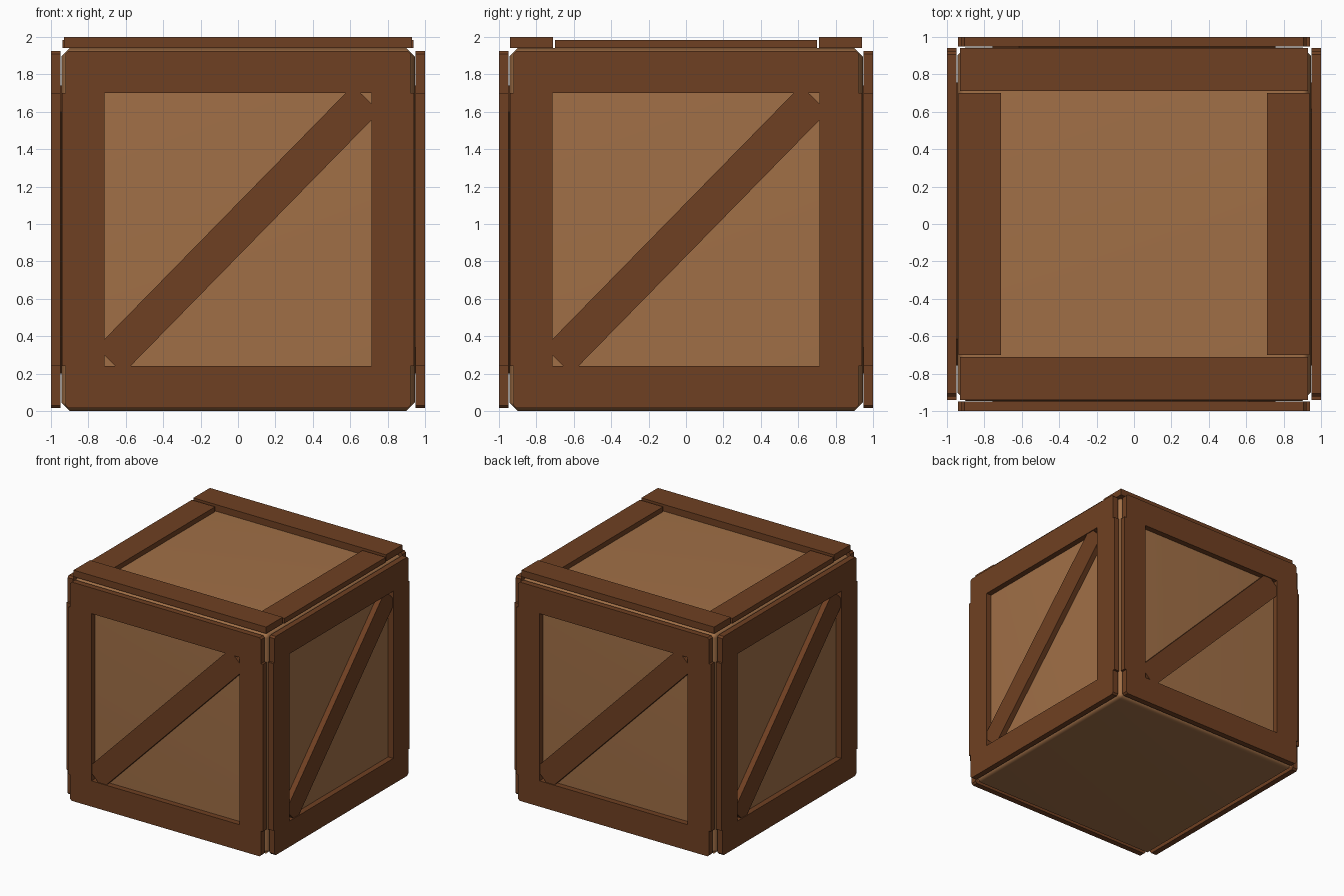
import bpy, bmesh, math
from mathutils import Matrix

if "Cube" in bpy.data.objects:
    bpy.data.objects.remove(bpy.data.objects["Cube"])


def material(name, color):
    m = bpy.data.materials.new(name)
    m.diffuse_color = (*color, 1)
    m.use_nodes = True
    m.node_tree.nodes["Principled BSDF"].inputs["Base Color"].default_value = m.diffuse_color
    return m


DARK = material("dark wood", (0.159, 0.051, 0.016))
LIGHT = material("light wood", (0.355, 0.160, 0.062))


def slab(name, outline, depth0, depth1, matrix, mat):
    """Extrude a 2D outline (u, v) from depth0 to depth1 along -y, then place it."""
    bm = bmesh.new()
    face = bm.faces.new([bm.verts.new((u, -depth0, v)) for u, v in outline])
    ext = bmesh.ops.extrude_face_region(bm, geom=[face])
    verts = [g for g in ext["geom"] if isinstance(g, bmesh.types.BMVert)]
    bmesh.ops.translate(bm, verts=verts, vec=(0, depth0 - depth1, 0))
    bmesh.ops.recalc_face_normals(bm, faces=bm.faces)
    bm.transform(matrix)
    mesh = bpy.data.meshes.new(name)
    bm.to_mesh(mesh)
    bm.free()
    mesh.materials.append(mat)
    obj = bpy.data.objects.new(name, mesh)
    bpy.context.collection.objects.link(obj)
    return obj


def rect(u0, u1, v0, v1):
    return [(u0, v0), (u1, v0), (u1, v1), (u0, v1)]


# Inner box with bevelled edges
core = slab("inner_box", rect(-0.945, 0.945, 0, 1.94), -0.945, 0.945, Matrix(), LIGHT)
bevel = core.modifiers.new("edge_bevel", 'BEVEL')
bevel.width = 0.045
bevel.segments = 1
core.data.shade_smooth()
core.modifiers.new("flat_panels", 'WEIGHTED_NORMAL')

# Diagonal brace outline
a = math.atan2(1.46, 1.43)
c, s = math.cos(a), math.sin(a)
brace = [(u * c - v * s, 0.97 + u * s + v * c) for u, v in rect(-0.98, 0.98, -0.1, 0.1)]

# Rails with clipped outer corners
top_rail = [(-0.922, 1.70), (0.922, 1.70), (0.922, 1.91), (0.907, 1.925),
            (-0.907, 1.925), (-0.922, 1.91)]
bottom_rail = [(-0.907, 0.015), (0.907, 0.015), (0.922, 0.03), (0.922, 0.24),
               (-0.922, 0.24), (-0.922, 0.03)]

# The same frame and brace on each of the four sides
for i, side in enumerate(("front", "right", "back", "left")):
    turn = Matrix.Rotation(i * math.pi / 2, 4, 'Z')
    slab(side + "_top_rail", top_rail, 0.95, 1.0, turn, DARK)
    slab(side + "_bottom_rail", bottom_rail, 0.95, 1.0, turn, DARK)
    slab(side + "_left_post", rect(-0.94, -0.715, 0.24, 1.70), 0.95, 1.0, turn, DARK)
    slab(side + "_right_post", rect(0.715, 0.94, 0.24, 1.70), 0.95, 1.0, turn, DARK)
    slab(side + "_brace", brace, 0.94, 0.993, turn, DARK)

# Lid boards: long front and back boards, thinner side boards between them
flat = Matrix.Rotation(-math.pi / 2, 4, 'X')  # turns depth into height
for i, (long_name, short_name) in enumerate((("front", "right"), ("back", "left"))):
    place = Matrix.Rotation(i * math.pi, 4, 'Z') @ flat
    slab(long_name + "_lid_board", rect(-0.93, 0.93, -0.94, -0.712), 1.942, 2.0, place, DARK)
    slab(short_name + "_lid_board", rect(0.712, 0.937, -0.70, 0.70), 1.942, 1.985, place, DARK)
